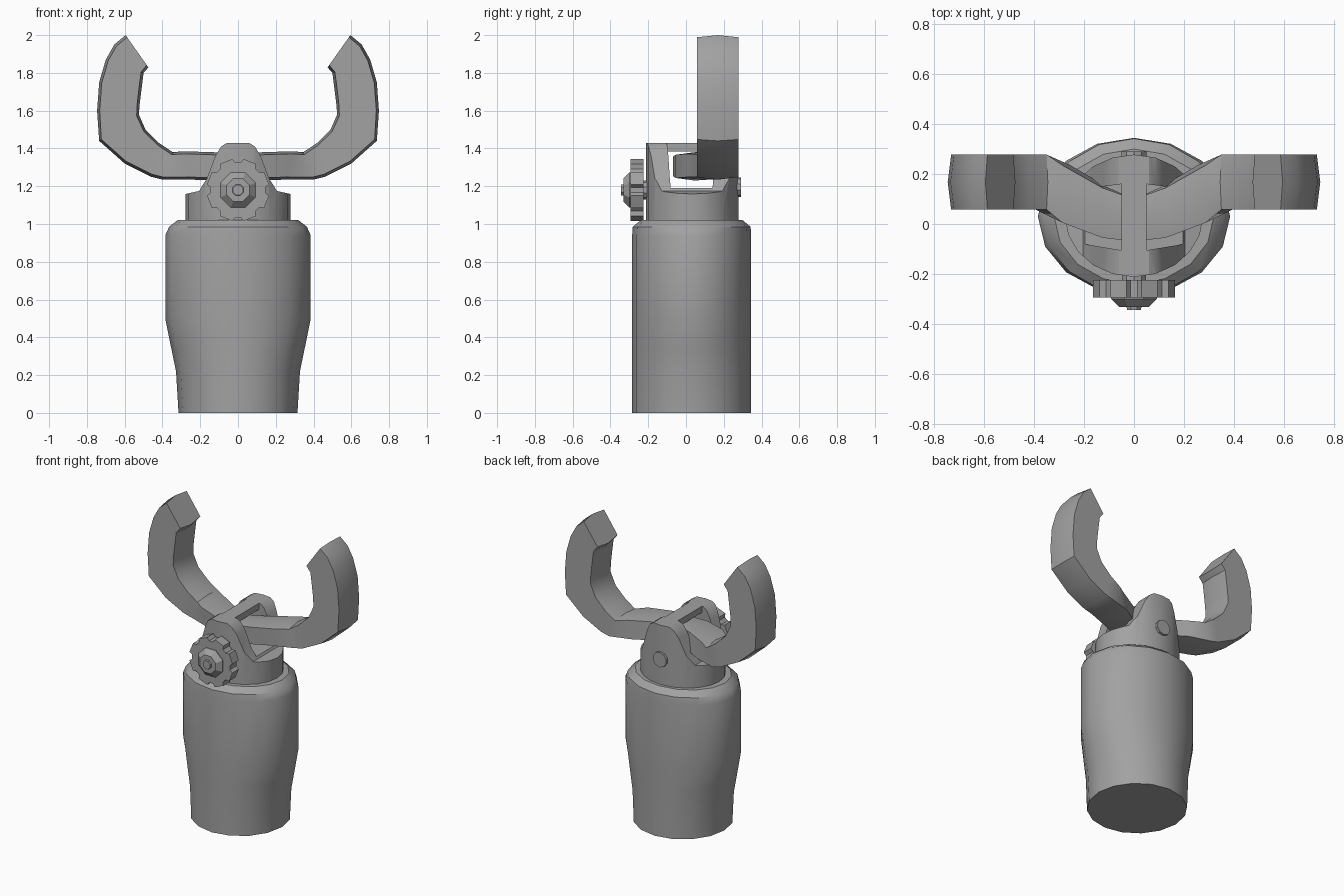
import bpy, bmesh, math
from math import sin, cos, pi

if "Cube" in bpy.data.objects:
    bpy.data.objects.remove(bpy.data.objects["Cube"])

metal = bpy.data.materials.new("grey metal")
metal.diffuse_color = (0.36, 0.36, 0.36, 1)
metal.use_nodes = True
metal.node_tree.nodes["Principled BSDF"].inputs["Base Color"].default_value = metal.diffuse_color


def loft(name, rings, cap_start=True, cap_end=True, smooth=True):
    """Skin a series of closed rings with equal point counts."""
    bm = bmesh.new()
    vs = [[bm.verts.new(p) for p in r] for r in rings]
    n = len(vs[0])
    for a, b in zip(vs, vs[1:]):
        for i in range(n):
            j = (i + 1) % n
            bm.faces.new((a[i], a[j], b[j], b[i]))
    if cap_start:
        bm.faces.new(vs[0][::-1])
    if cap_end:
        bm.faces.new(vs[-1])
    bmesh.ops.recalc_face_normals(bm, faces=bm.faces)
    me = bpy.data.meshes.new(name)
    bm.to_mesh(me)
    bm.free()
    me.materials.append(metal)
    ob = bpy.data.objects.new(name, me)
    bpy.context.collection.objects.link(ob)
    if smooth:
        smooth_edges(ob)
    return ob


def smooth_edges(ob):
    bpy.ops.object.select_all(action='DESELECT')
    ob.select_set(True)
    bpy.context.view_layer.objects.active = ob
    bpy.ops.object.shade_smooth_by_angle(angle=math.radians(30))


def ellipse(rx, ry, yc, z, n=16):
    return [(rx * cos(2 * pi * i / n), yc + ry * sin(2 * pi * i / n), z) for i in range(n)]


def disc(r, y, zc, n):
    return [(r * cos(2 * pi * (i + .5) / n), y, zc + r * sin(2 * pi * (i + .5) / n)) for i in range(n)]


def cut(ob, cutter, op):
    """Apply a boolean and discard the cutter."""
    cutter.hide_render = True
    m = ob.modifiers.new("cut", 'BOOLEAN')
    m.object, m.operation, m.solver = cutter, op, 'EXACT'
    bpy.ops.object.select_all(action='DESELECT')
    ob.select_set(True)
    bpy.context.view_layer.objects.active = ob
    bpy.ops.object.modifier_apply(modifier=m.name)
    bpy.data.objects.remove(cutter)


# Handle body: narrow round foot swelling to an oval top
body = [(0, .315, .315), (.22, .328, .315), (.35, .355, .315), (.5, .385, .315),
        (.94, .385, .315), (.985, .365, .312), (1.02, .32, .27)]
loft("handle_body", [ellipse(rx, ry, .03, z) for z, rx, ry in body])

# Head: oval collar whose upper part is trimmed to two cheeks
head = loft("head", [ellipse(.277, .245, .033, z, 20) for z in (.98, 1.429)], smooth=False)
half = [(.32, .95), (.32, 1.15), (.25, 1.165), (.205, 1.175), (.185, 1.21),
        (.165, 1.24), (.12, 1.36), (.09, 1.41), (.05, 1.435)]
outline = half + [(-x, z) for x, z in half[::-1]]
cut(head, loft("trim", [[(x, y, z) for x, z in outline] for y in (-.5, .5)], smooth=False), 'INTERSECT')

# Slot between the cheeks, leaving a thin bridge across the top
side = [(.05, -.105), (.2, -.08), (.4, -.03), (.4, .1), (.2, .14), (.05, .16)]
full = side + [(-x, y) for x, y in side[::-1]]
cut(head, loft("slot", [[(x, y, z) for x, y in full] for z in (1.19, 1.385)], smooth=False), 'DIFFERENCE')
for s in (1, -1):
    cut(head, loft("side_slot", [[(s * x, y, z) for x, y in side] for z in (1.3, 1.6)], smooth=False),
        'DIFFERENCE')
smooth_edges(head)

# Claw arms: (outer x, z, inner x, z, centre y, half depth) along the hook
hook = [(0, 1.24, 0, 1.37, .015, .085), (.10, 1.23, .13, 1.38, .045, .10),
        (.25, 1.235, .29, 1.385, .12, .115), (.40, 1.235, .345, 1.38, .168, .11),
        (.46, 1.25, .42, 1.43, .168, .11), (.60, 1.32, .49, 1.50, .168, .11),
        (.735, 1.44, .525, 1.58, .168, .11), (.746, 1.60, .52, 1.64, .168, .11),
        (.735, 1.75, .51, 1.72, .168, .11), (.70, 1.87, .50, 1.80, .168, .11),
        (.655, 1.95, .49, 1.81, .168, .11), (.595, 2.0, .475, 1.83, .168, .11)]


def claw_section(ox, oz, ix, iz, yc, h):
    """Box section whose outer and inner faces bulge slightly at mid depth."""
    d = math.hypot(ix - ox, iz - oz)
    ux, uz = (ix - ox) / d * .014, (iz - oz) / d * .014
    return [(ox + ux, yc - h, oz + uz), (ox, yc, oz), (ox + ux, yc + h, oz + uz),
            (ix - ux, yc + h, iz - uz), (ix, yc, iz), (ix - ux, yc - h, iz - uz)]


claws = loft("claw_arms", [claw_section(*s) for s in hook], cap_start=False)
claws.modifiers.new("mirror", 'MIRROR')

# Toothed adjusting wheel on the front
ZC = 1.18
teeth = []
for k in range(8):
    for off, r in ((-12, .167), (12, .167), (17, .145), (28, .145)):
        a = math.radians(45 * k + 22.5 + off)
        teeth.append((r * sin(a), ZC + r * cos(a)))
loft("toothed_wheel", [[(x, y, z) for x, z in teeth] for y in (-.295, -.225)], smooth=False)

# Axle through the cheeks with its rear pin head, wheel hub and end nut
loft("axle", [disc(.05, y, ZC, 10) for y in (-.24, -.10)])
loft("rear_pin", [disc(.052, y, 1.195, 10) for y in (.2, .29)])
loft("wheel_hub", [disc(.1, -.29, ZC, 8), disc(.1, -.3, ZC, 8), disc(.065, -.332, ZC, 8)])
loft("end_nut", [disc(.033, -.325, ZC, 8), disc(.03, -.345, ZC, 8)])
